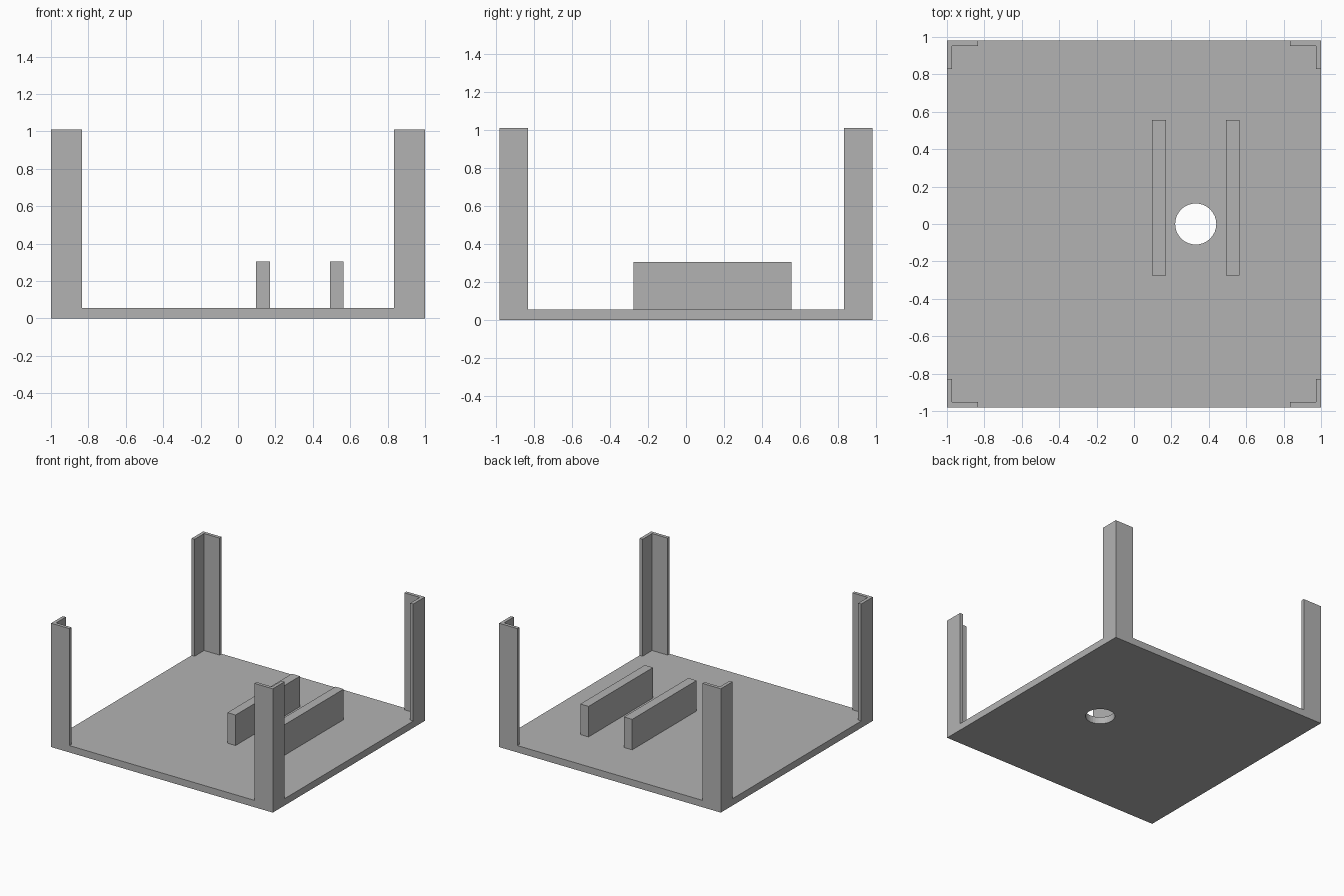
import bpy
import bmesh

if "Cube" in bpy.data.objects:
    bpy.data.objects.remove(bpy.data.objects["Cube"], do_unlink=True)

HALF_X, HALF_Y = 1.0, 0.98
PLATE_TOP, POST_TOP, RAIL_TOP = 0.056, 1.01, 0.305
ARM_X, ARM_Y, WALL = 0.166, 0.15, 0.027

grey = bpy.data.materials.new("plain grey")
grey.use_nodes = True
colour = (0.45, 0.45, 0.45, 1)
grey.diffuse_color = colour
grey.node_tree.nodes["Principled BSDF"].inputs["Base Color"].default_value = colour


def prism(name, outline, bottom, top):
    """Extrude a flat outline upward into a closed solid."""
    bm = bmesh.new()
    face = bm.faces.new([bm.verts.new((x, y, bottom)) for x, y in outline])
    result = bmesh.ops.extrude_face_region(bm, geom=[face], use_keep_orig=True)
    moved = [v for v in result["geom"] if isinstance(v, bmesh.types.BMVert)]
    bmesh.ops.translate(bm, verts=moved, vec=(0, 0, top - bottom))
    bmesh.ops.recalc_face_normals(bm, faces=bm.faces)
    mesh = bpy.data.meshes.new(name)
    bm.to_mesh(mesh)
    bm.free()
    mesh.materials.append(grey)
    obj = bpy.data.objects.new(name, mesh)
    bpy.context.collection.objects.link(obj)
    return obj


def rectangle(x0, x1, y0, y1):
    return [(x0, y0), (x1, y0), (x1, y1), (x0, y1)]


# Base plate with a round through hole
plate = prism("base_plate", rectangle(-HALF_X, HALF_X, -HALF_Y, HALF_Y), 0, PLATE_TOP)
bpy.ops.mesh.primitive_cylinder_add(vertices=32, radius=0.11, depth=0.4, location=(0.33, 0, 0))
cutter = bpy.context.object
cutter.name = "hole_cutter"
cutter.hide_render = True
cutter.data.materials.append(grey)
cut = plate.modifiers.new("hole", "BOOLEAN")
cut.operation = "DIFFERENCE"
cut.solver = "EXACT"
cut.object = cutter
bpy.context.view_layer.objects.active = plate
bpy.ops.object.modifier_apply(modifier=cut.name)
bpy.data.objects.remove(cutter, do_unlink=True)

# L-shaped corner posts, one mirrored into each corner
angle = [(0, 0), (ARM_X, 0), (ARM_X, WALL), (WALL, WALL), (WALL, ARM_Y), (0, ARM_Y)]
for side, sx in (("left", 1), ("right", -1)):
    for end, sy in (("front", -1), ("back", 1)):
        outline = [(sx * (HALF_X - x), sy * (HALF_Y - y)) for x, y in angle]
        prism(f"{end}_{side}_post", outline, PLATE_TOP, POST_TOP)

# Pair of upright rails beside the hole
for name, x in (("inner_rail", 0.097), ("outer_rail", 0.491)):
    prism(name, rectangle(x, x + 0.074, -0.275, 0.555), PLATE_TOP, RAIL_TOP)
